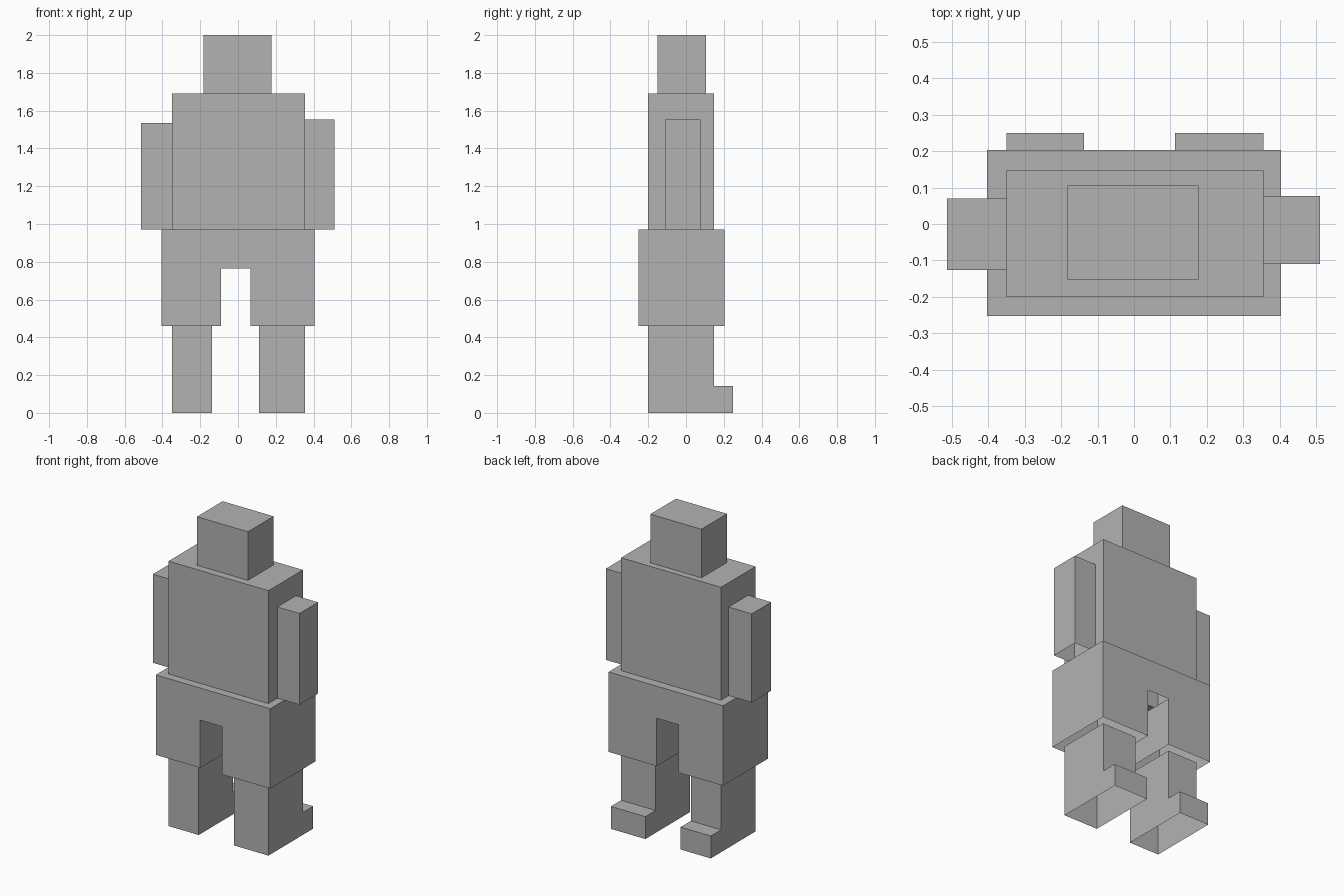
import bpy
import bmesh

cube = bpy.data.objects.get("Cube")
if cube:
    bpy.data.objects.remove(cube, do_unlink=True)

grey = bpy.data.materials.new("plain_grey")
grey.use_nodes = True
grey.diffuse_color = (0.45, 0.45, 0.45, 1)
grey.node_tree.nodes["Principled BSDF"].inputs["Base Color"].default_value = (0.45, 0.45, 0.45, 1)


def finish(name, bm):
    mesh = bpy.data.meshes.new(name)
    bm.to_mesh(mesh)
    bm.free()
    mesh.materials.append(grey)
    obj = bpy.data.objects.new(name, mesh)
    bpy.context.collection.objects.link(obj)
    return obj


def prism(name, profile, axis, low, high, drop):
    """Extrude a closed outline along an axis, leaving out the faces chosen by drop."""
    bm = bmesh.new()
    place = (lambda a, b, c: (c, a, b)) if axis == "x" else (lambda a, b, c: (a, c, b))
    base = bm.faces.new([bm.verts.new(place(a, b, low)) for a, b in profile])
    new = bmesh.ops.extrude_face_region(bm, geom=[base], use_keep_orig=True)["geom"]
    shift = place(0, 0, high - low)
    bmesh.ops.translate(bm, vec=shift, verts=[v for v in new if isinstance(v, bmesh.types.BMVert)])
    bmesh.ops.recalc_face_normals(bm, faces=bm.faces)
    bm.normal_update()
    gone = [f for f in bm.faces if drop(f)]
    bmesh.ops.delete(bm, geom=gone, context="FACES")
    return finish(name, bm)


def box(name, x, y, z):
    """Box shell with an open underside."""
    outline = [(x[0], z[0]), (x[1], z[0]), (x[1], z[1]), (x[0], z[1])]
    return prism(name, outline, "y", y[0], y[1], lambda f: f.normal.z < -0.5)


# Upper body
TORSO_X, TORSO_Y = (-0.35, 0.355), (-0.20, 0.147)
WAIST, HEM, CROTCH = 0.97, 0.46, 0.765
box("head", (-0.183, 0.177), (-0.152, 0.106), (1.69, 2.0))
box("torso", TORSO_X, TORSO_Y, (WAIST, 1.69))
box("left_arm", (TORSO_X[1], 0.511), (-0.11, 0.077), (WAIST, 1.552))
box("right_arm", (-0.513, TORSO_X[0]), (-0.126, 0.07), (WAIST, 1.535))

# Shorts: an arch outline, open above and below
SX, SY = (-0.404, 0.404), (-0.252, 0.203)
arch = [(SX[0], HEM), (-0.09, HEM), (-0.09, CROTCH), (0.065, CROTCH),
        (0.065, HEM), (SX[1], HEM), (SX[1], WAIST), (SX[0], WAIST)]
prism("shorts", arch, "y", SY[0], SY[1], lambda f: abs(f.normal.z) > 0.5)

# Ledge between the shorts and the torso
bm = bmesh.new()
rings = []
for x, y in ((SX, SY), (TORSO_X, TORSO_Y)):
    rings.append([bm.verts.new((x[i], y[j], WAIST)) for i, j in ((0, 0), (1, 0), (1, 1), (0, 1))])
outer, inner = rings
for i in range(4):
    j = (i + 1) % 4
    bm.faces.new((outer[i], outer[j], inner[j], inner[i]))
finish("waist_ledge", bm)

# Legs with feet, open at the soles
foot_profile = [(-0.20, 0), (0.25, 0), (0.25, 0.143), (0.147, 0.143), (0.147, HEM), (-0.20, HEM)]
for name, x0, x1 in (("left_leg", 0.112, 0.355), ("right_leg", -0.35, -0.137)):
    prism(name, foot_profile, "x", x0, x1, lambda f: f.normal.z < -0.5)
